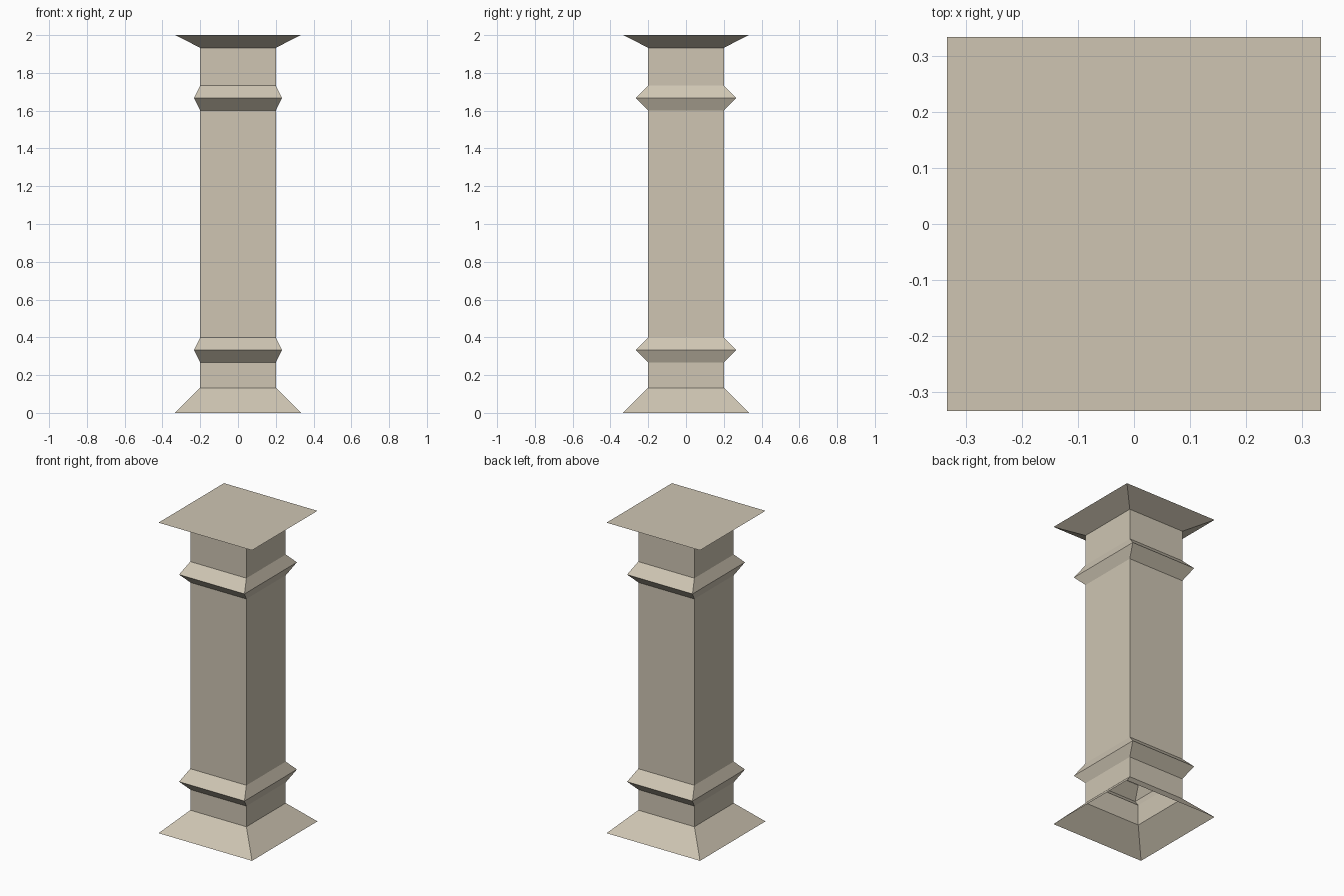
import bpy
import bmesh

cube = bpy.data.objects.get("Cube")
if cube:
    bpy.data.objects.remove(cube, do_unlink=True)

# Warm stone colour
stone = bpy.data.materials.new("warm_stone")
stone.use_nodes = True
colour = (0.62, 0.56, 0.45, 1.0)
stone.diffuse_color = colour
stone.node_tree.nodes["Principled BSDF"].inputs["Base Color"].default_value = colour

SHAFT = 0.2
FLARE = 0.333


def band(z):
    """Pointed moulding, deeper on front and back than on the sides."""
    return [(SHAFT, SHAFT, z - 0.067), (0.233, 0.267, z), (SHAFT, SHAFT, z + 0.067)]


# Profile rings: half width, half depth, height
rings = [(FLARE, FLARE, 0), (SHAFT, SHAFT, 0.133)]
rings += band(0.333) + band(1.667)
rings += [(SHAFT, SHAFT, 1.933), (FLARE, FLARE, 2)]

# Hollow square skin with an open foot and a flat top
bm = bmesh.new()
corners = ((-1, -1), (1, -1), (1, 1), (-1, 1))
loops = [[bm.verts.new((sx * w, sy * d, z)) for sx, sy in corners] for w, d, z in rings]
for low, high in zip(loops, loops[1:]):
    for i in range(4):
        j = (i + 1) % 4
        bm.faces.new((low[i], low[j], high[j], high[i]))
bm.faces.new(loops[-1])

mesh = bpy.data.meshes.new("square_column")
bm.to_mesh(mesh)
bm.free()
mesh.materials.append(stone)
column = bpy.data.objects.new("square_column", mesh)
bpy.context.collection.objects.link(column)
